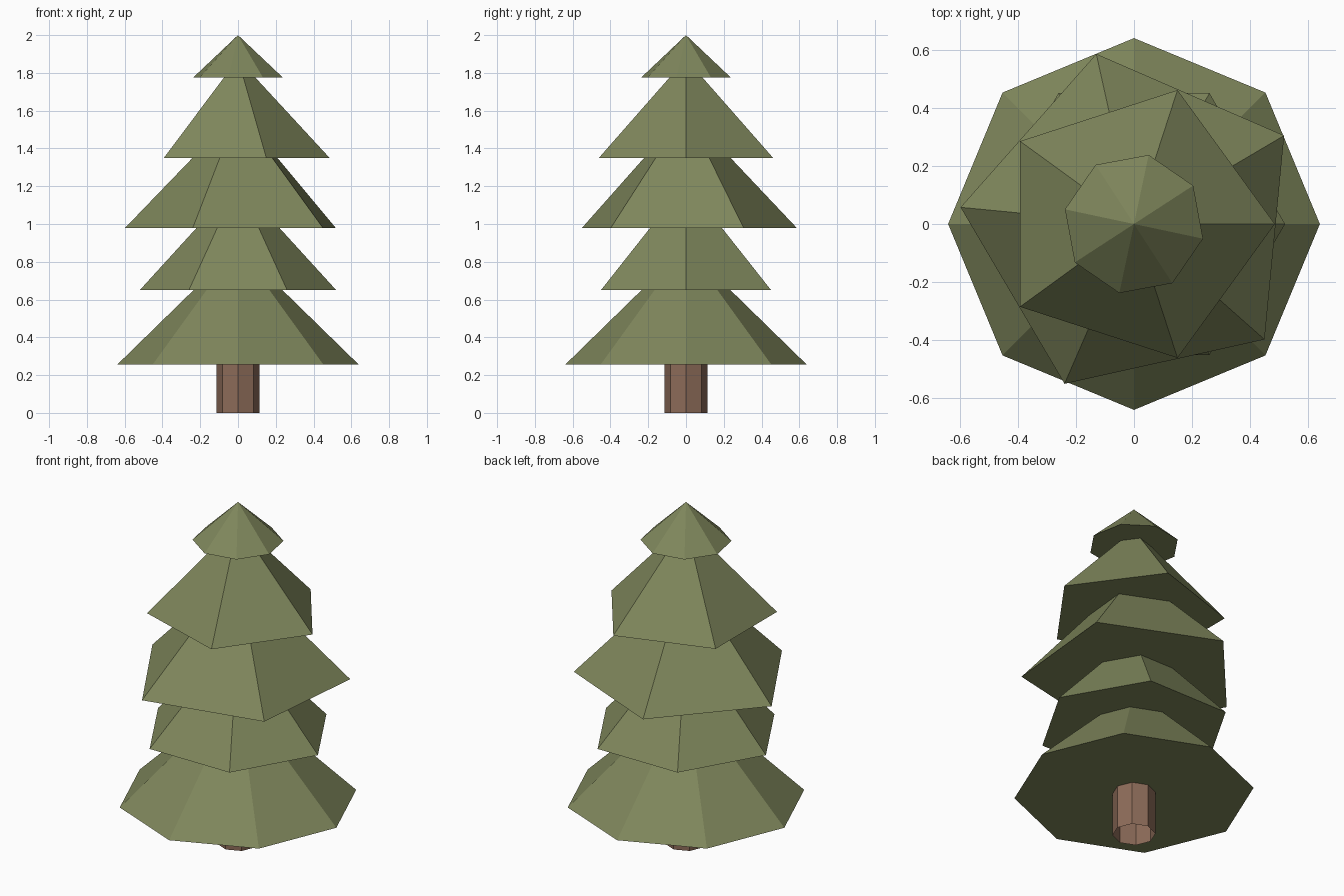
import bpy, bmesh, math

if "Cube" in bpy.data.objects:
    bpy.data.objects.remove(bpy.data.objects["Cube"])


def material(name, rgb):
    m = bpy.data.materials.new(name)
    m.diffuse_color = (*rgb, 1.0)
    m.use_nodes = True
    m.node_tree.nodes["Principled BSDF"].inputs["Base Color"].default_value = m.diffuse_color
    return m


green = material("foliage green", (0.213, 0.242, 0.107))
brown = material("bark brown", (0.262, 0.147, 0.098))


def ring(bm, sides, radius, z, turn):
    return [bm.verts.new((radius * math.cos(math.radians(turn) + math.tau * i / sides),
                          radius * math.sin(math.radians(turn) + math.tau * i / sides), z))
            for i in range(sides)]


def finish(bm, name, mat):
    mesh = bpy.data.meshes.new(name)
    bm.to_mesh(mesh)
    bm.free()
    mesh.materials.append(mat)
    obj = bpy.data.objects.new(name, mesh)
    bpy.context.collection.objects.link(obj)


# Foliage tiers: faceted cones with a flat underside
def tier(name, sides, radius, base, apex, turn):
    bm = bmesh.new()
    low = ring(bm, sides, radius, base, turn)
    tip = bm.verts.new((0, 0, apex))
    for i in range(sides):
        bm.faces.new((low[i], low[(i + 1) % sides], tip))
    bm.faces.new(low[::-1])
    finish(bm, name, green)


tier("foliage_bottom", 8, 0.64, 0.255, 0.88, 0)
tier("foliage_lower", 6, 0.52, 0.65, 1.22, 0)
tier("foliage_middle", 5, 0.60, 0.98, 1.60, 30.5)
tier("foliage_upper", 5, 0.485, 1.35, 1.875, 0)
tier("foliage_top", 8, 0.243, 1.775, 2.0, 33)

# Trunk: open eight-sided tube
bm = bmesh.new()
low, high = ring(bm, 8, 0.115, 0, 0), ring(bm, 8, 0.115, 0.258, 0)
for i in range(8):
    j = (i + 1) % 8
    bm.faces.new((low[i], low[j], high[j], high[i]))
finish(bm, "trunk", brown)
